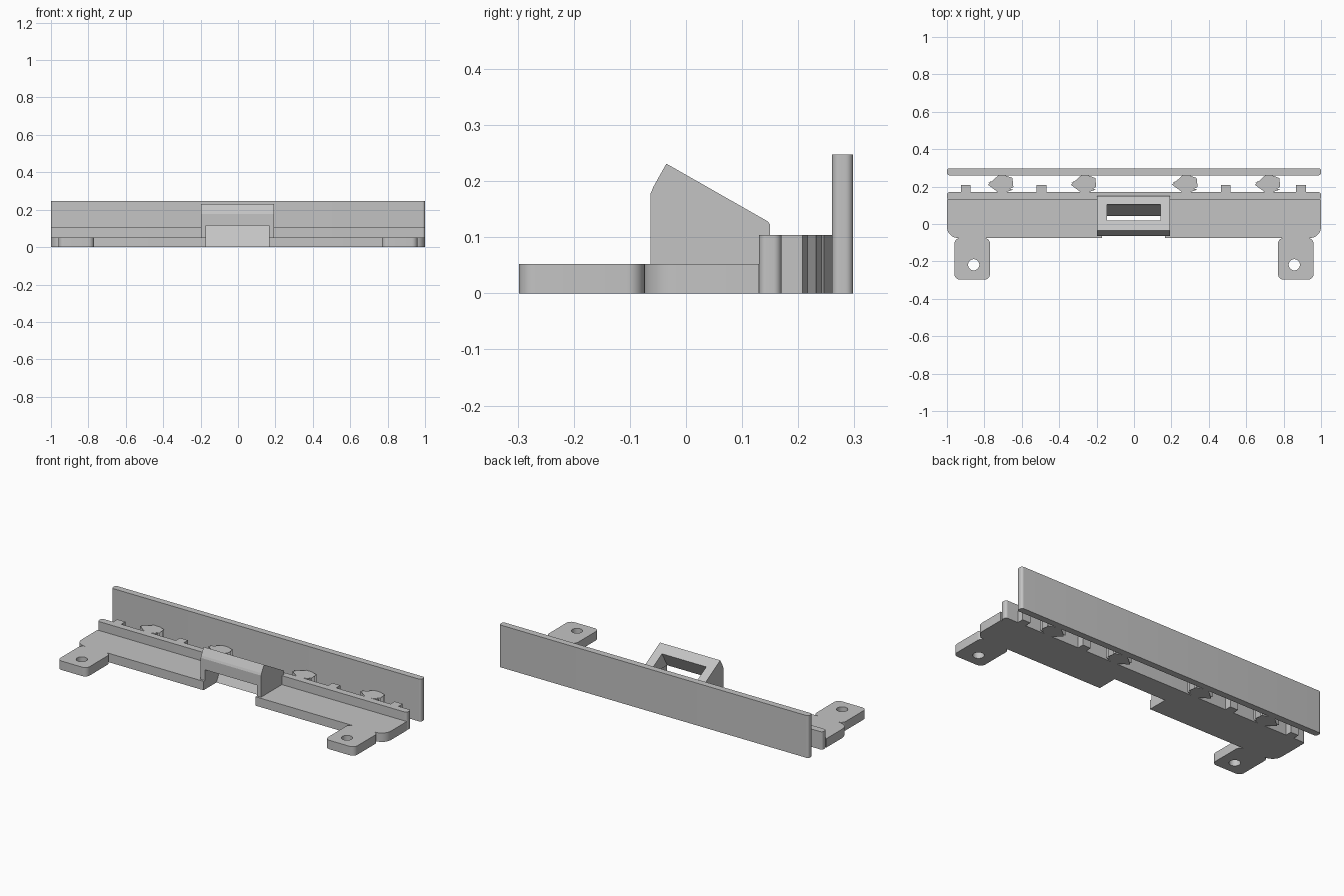
import bpy, bmesh, math
from mathutils import Vector

cube = bpy.data.objects.get("Cube")
if cube:
    bpy.data.objects.remove(cube, do_unlink=True)

GREY = (0.55, 0.55, 0.55, 1)
grey = bpy.data.materials.new("light_grey")
grey.use_nodes = True
grey.diffuse_color = GREY
grey.node_tree.nodes["Principled BSDF"].inputs["Base Color"].default_value = GREY


def prism(name, base, sweep):
    """Extrude a closed outline of 3D points along a sweep vector."""
    bm = bmesh.new()
    face = bm.faces.new([bm.verts.new(p) for p in base])
    new = bmesh.ops.extrude_face_region(bm, geom=[face])["geom"]
    verts = [v for v in new if isinstance(v, bmesh.types.BMVert)]
    bmesh.ops.translate(bm, verts=verts, vec=Vector(sweep))
    bmesh.ops.recalc_face_normals(bm, faces=bm.faces[:])
    mesh = bpy.data.meshes.new(name)
    bm.to_mesh(mesh)
    bm.free()
    mesh.materials.append(grey)
    obj = bpy.data.objects.new(name, mesh)
    bpy.context.collection.objects.link(obj)
    return obj


def plan(name, outline, z0, z1):
    return prism(name, [(x, y, z0) for x, y in outline], (0, 0, z1 - z0))


def side(name, profile, x0, x1):
    return prism(name, [(x0, y, z) for y, z in profile], (x1 - x0, 0, 0))


def rounded(x0, x1, y0, y1, radii, steps=8):
    """Rectangle outline; radii run from (x0, y0) anticlockwise."""
    signs = [(-1, -1), (1, -1), (1, 1), (-1, 1)]
    points = []
    for i, ((sx, sy), r) in enumerate(zip(signs, radii)):
        cx, cy = (x0 + r if sx < 0 else x1 - r), (y0 + r if sy < 0 else y1 - r)
        if r == 0:
            points.append((cx, cy))
            continue
        for k in range(steps + 1):
            a = math.pi * (1 + i / 2 + k / steps / 2)
            points.append((cx + r * math.cos(a), cy + r * math.sin(a)))
    return points


def cut(obj, *cutters):
    for c in cutters:
        c.hide_render = True
        mod = obj.modifiers.new("cut", "BOOLEAN")
        mod.operation, mod.solver, mod.object = "DIFFERENCE", "EXACT", c
    deps = bpy.context.evaluated_depsgraph_get()
    mesh = bpy.data.meshes.new_from_object(obj.evaluated_get(deps))
    obj.modifiers.clear()
    obj.data = mesh


def smooth(obj):
    bpy.ops.object.select_all(action="DESELECT")
    obj.select_set(True)
    bpy.context.view_layer.objects.active = obj
    bpy.ops.object.shade_smooth_by_angle(angle=math.radians(30))


BASE_TOP, WALL_TOP = 0.052, 0.104
FRONT, MID = -0.075, -0.002

# Base plate and the latch housing standing on it
base = plan("base_plate", rounded(-1, 1, FRONT, 0.13, [0.06, 0.06, 0, 0]), 0, BASE_TOP)
housing = side("latch_housing", [(-0.063, 0.03), (-0.063, 0.178), (-0.058, 0.19), (-0.035, 0.231),
                                 (0.146, 0.128), (0.15, 0.122), (0.15, 0.03)],
               MID - 0.195, MID + 0.195)

# Front opening with a ramp at its back, and the slot through the sloping top
opening = side("opening_cutter", [(-0.2, -0.017), (0.035, -0.017), (0.105, 0.115), (-0.2, 0.115)],
               MID - 0.168, MID + 0.168)
slot = side("slot_cutter", [(-0.036, 0.1), (0.097, 0.1), (0.105, 0.152), (0.105, 0.3),
                            (0.078, 0.3), (0.02, 0.2)], MID - 0.143, MID + 0.143)
cut(base, opening)
cut(housing, opening, slot)
for cutter in (opening, slot):
    bpy.data.objects.remove(cutter, do_unlink=True)
smooth(base)

# Mounting tabs with screw holes
for s, label in ((1, "left"), (-1, "right")):
    xs = sorted((s * 0.77, s * 0.96))
    tab = plan(label + "_mounting_tab", rounded(*xs, -0.298, FRONT, [0.03] * 4), 0, BASE_TOP)
    ring = [(s * 0.857 + 0.03 * math.cos(k * math.pi / 16),
             -0.218 + 0.03 * math.sin(k * math.pi / 16)) for k in range(32)]
    hole = plan("hole_cutter", ring, -0.1, 0.1)
    cut(tab, hole)
    bpy.data.objects.remove(hole, do_unlink=True)
    smooth(tab)

# Low wall and tall back panel
smooth(plan("spring_wall", rounded(-1, 1, 0.13, 0.17, [0.014] * 4), 0, WALL_TOP))
smooth(plan("back_panel", rounded(-1, 1, 0.26, 0.298, [0.014] * 4), 0, 0.247))

# Stop blocks on the wall
for i, x in enumerate((-0.9, -0.495, 0.49, 0.893)):
    plan(f"stop_block_{i + 1}", rounded(x - 0.026, x + 0.026, 0.165, 0.208, [0] * 4), 0, WALL_TOP)

# Zigzag springs between wall and panel
zigzag = [(0.0, 0.262), (0.065, 0.239), (-0.066, 0.217), (0.07, 0.191), (0.0, 0.168)]
for i, x in enumerate((-0.715, -0.272, 0.27, 0.712)):
    band = [(x + px, py + 0.007) for px, py in zigzag]
    band += [(x + px, py - 0.007) for px, py in reversed(zigzag)]
    plan(f"zigzag_spring_{i + 1}", band, 0, WALL_TOP)
